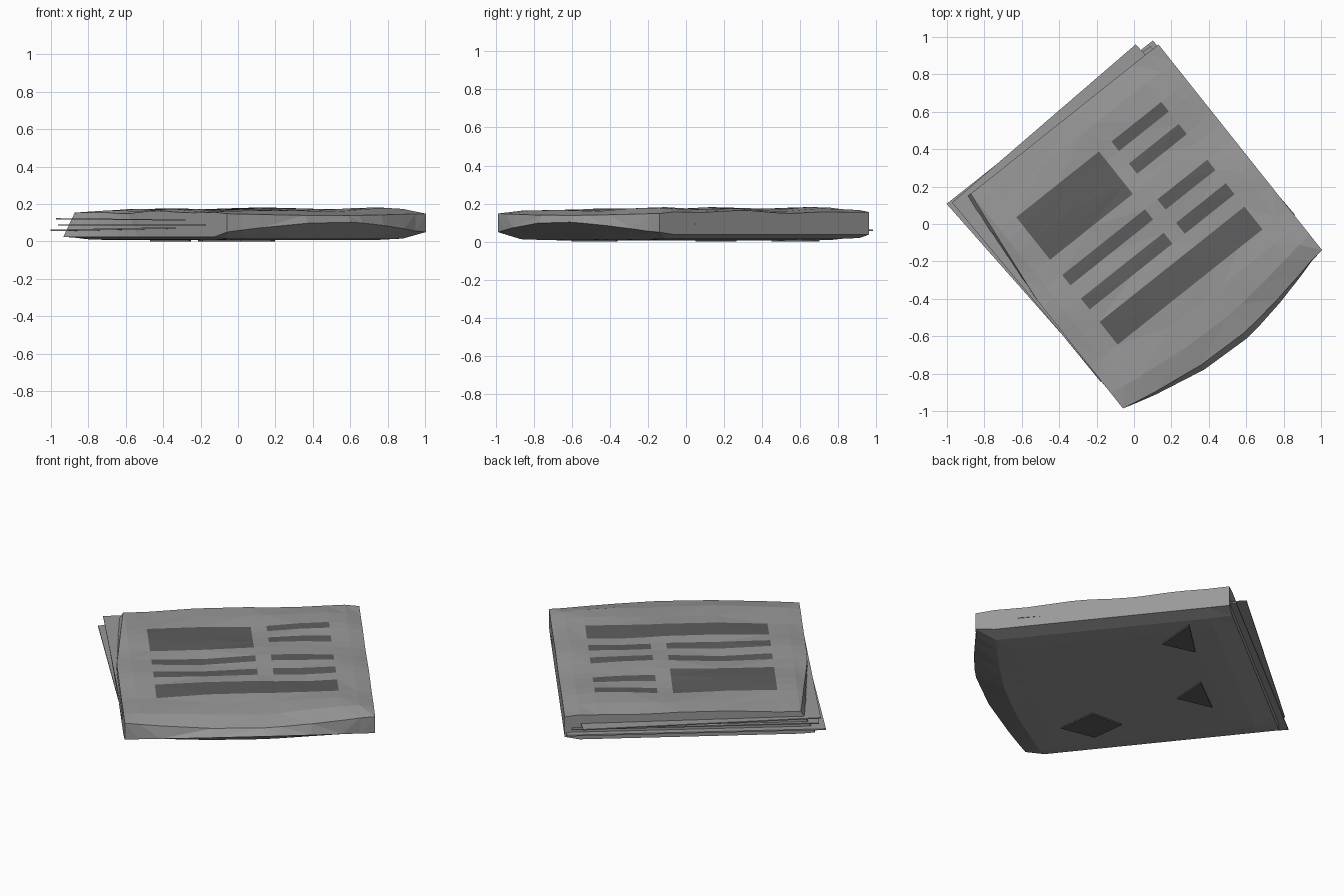
import bpy, bmesh, math
from mathutils import Matrix

cube = bpy.data.objects.get("Cube")
if cube:
    bpy.data.objects.remove(cube)

TURN = Matrix.Rotation(math.radians(38.5), 4, 'Z')


def material(name, value):
    m = bpy.data.materials.new(name)
    m.use_nodes = True
    m.diffuse_color = (value, value, value, 1)
    m.node_tree.nodes["Principled BSDF"].inputs["Base Color"].default_value = (value, value, value, 1)
    return m


paper = material("grey_paper", 0.32)
ink = material("dark_ink", 0.11)


def finish(name, bm, mats):
    bmesh.ops.recalc_face_normals(bm, faces=bm.faces)
    bmesh.ops.transform(bm, matrix=TURN, verts=bm.verts)
    mesh = bpy.data.meshes.new(name)
    bm.to_mesh(mesh)
    bm.free()
    for m in mats:
        mesh.materials.append(m)
    obj = bpy.data.objects.new(name, mesh)
    bpy.context.collection.objects.link(obj)
    return obj


# Printed blocks: u range and v range, u along the text lines
WIDE, LEFT, RIGHT = (-.47, .52), (-.47, .095), (.18, .52)
BLOCKS = [(LEFT, (.13, .42)), (RIGHT, (.355, .42)), (RIGHT, (.2, .27)),
          (LEFT, (-.045, .025)), (RIGHT, (-.045, .025)),
          (LEFT, (-.21, -.135)), (RIGHT, (-.21, -.135)), (WIDE, (-.45, -.295))]
CUTS_U = [-.66, -.58, -.47, -.19, .095, .18, .35, .52, .62, .7]
CUTS_V = [.67, .55, .42, .355, .27, .2, .13, .025, -.045, -.135, -.21, -.295, -.45, -.55, -.63]


def edge(u, v, power):
    return min(1, max(abs(u) / .69, abs(v) / .72)) ** power


def top_z(u, v):
    wave = math.sin(7 * u + 3 * v) * math.cos(9 * v - 2 * u)
    return .172 + .009 * wave + .006 * u - .02 * edge(u, v, 10)


def bottom_z(u, v):
    return .007 + .03 * edge(u, v, 12)


def section(u):
    """Closed outline of the folded paper at one station along the fold."""
    bulge = 1 - min(1, abs(u) / .66) ** 1.6
    pts = []
    for v in CUTS_V:
        w = v - .07 * bulge if v == CUTS_V[-1] else v
        pts.append((u, w, top_z(u, v)))
    pts.append((u, -.735 - .09 * bulge, .148 - .01 * bulge))
    pts.append((u, -.735 - .125 * bulge, .05 + .055 * bulge))
    for v in reversed(CUTS_V):
        pts.append((u, v - .07 * bulge if v == CUTS_V[-1] else v, bottom_z(u, v)))
    # the left edge slants inwards towards the open side
    if u == CUTS_U[0]:
        pts = [(a + .115 * max(b, 0) if c > .1 else a, b, c) for a, b, c in pts]
    return pts


# Folded paper with the print cut into its top
bm = bmesh.new()
rings = [[bm.verts.new(p) for p in section(u)] for u in CUTS_U]
n = len(rings[0])
for a, b in zip(rings, rings[1:]):
    for i in range(n):
        j = (i + 1) % n
        f = bm.faces.new((a[i], a[j], b[j], b[i]))
        c = f.calc_center_median()
        if c.z > .1 and any(u0 < c.x < u1 and v0 < c.y < v1 for (u0, u1), (v0, v1) in BLOCKS):
            f.material_index = 1
for ring in (rings[0], rings[-1]):
    for i in range(len(CUTS_V)):
        bm.faces.new((ring[i], ring[i + 1], ring[-i - 2], ring[-i - 1]))
bmesh.ops.triangulate(bm, faces=bm.faces)
finish("folded_paper", bm, [paper, ink])


def slab(name, corners, thick, mat):
    bm = bmesh.new()
    low = [bm.verts.new(c) for c in corners]
    high = [bm.verts.new((x, y, z + thick)) for x, y, z in corners]
    bm.faces.new(low)
    bm.faces.new(high)
    for i in range(len(low)):
        j = (i + 1) % len(low)
        bm.faces.new((low[i], low[j], high[j], high[i]))
    return finish(name, bm, [mat])


# Inner pages that stick out on the open side
slab("lower_page", [(-.66, -.4, .07), (.70, -.4, .07), (.69, .705, .055), (-.717, .708, .055)], .008, paper)
slab("middle_page", [(-.665, -.55, .085), (.705, -.5, .09), (.66, .69, .085), (-.68, .69, .085)], .006, paper)
slab("upper_page", [(-.66, -.6, .11), (.70, -.6, .11), (.605, .746, .108), (-.69, .695, .118)], .006, paper)

# Dark patches on the underside
back = TURN.inverted()
PATCHES = [[(.197, .70), (.177, .45), (-.016, .5)],
           [(-.25, .265), (-.262, .05), (-.47, .1)],
           [(-.016, -.37), (-.215, -.36), (-.19, -.56), (.016, -.6)]]
for k, patch in enumerate(PATCHES):
    flat = []
    for x, y in patch:
        p = back @ Matrix.Translation((x, y, 0)).translation
        flat.append((p.x, p.y, 0))
    slab("underside_patch_%d" % (k + 1), flat, .009, ink)
